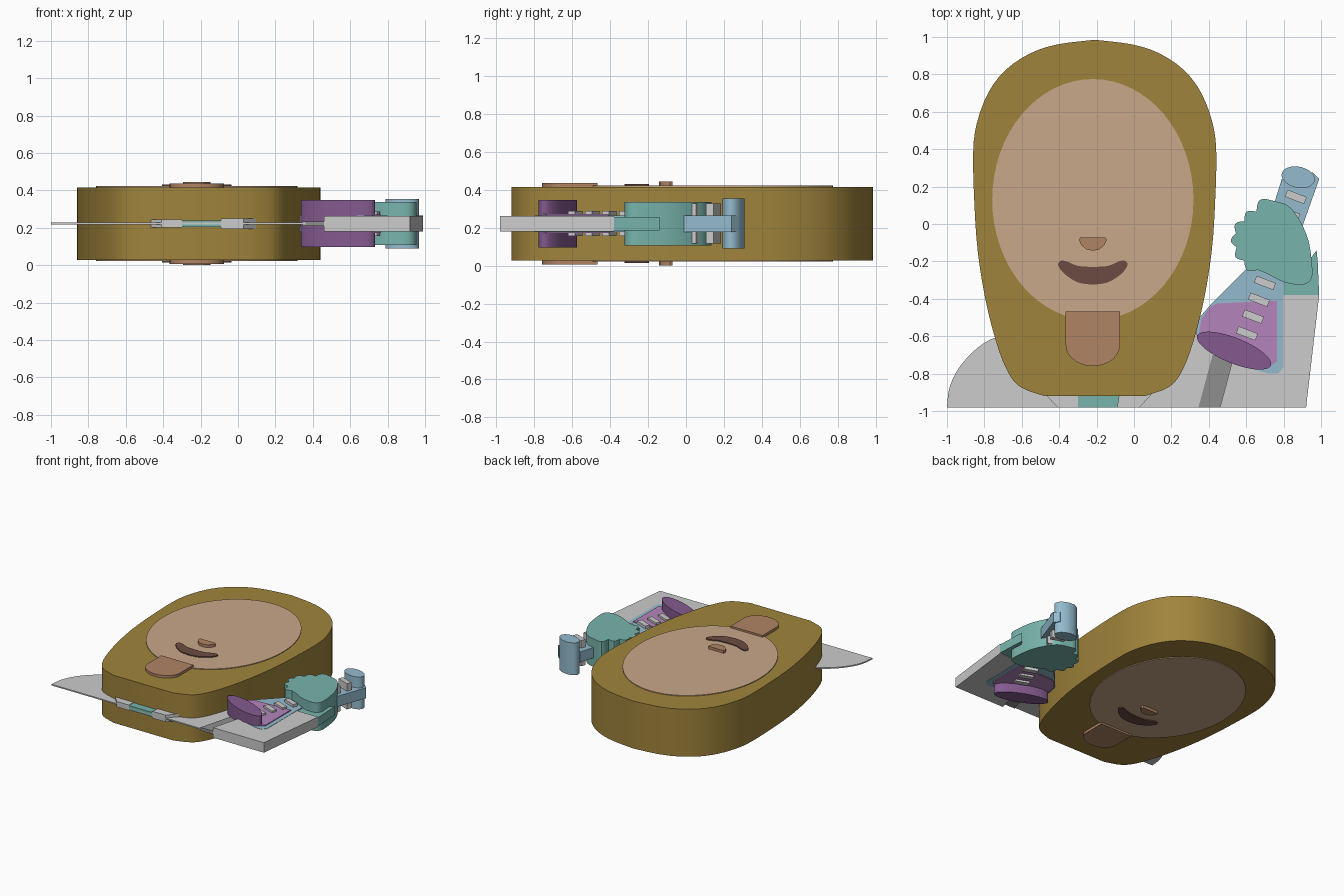
import bpy, bmesh, math
from mathutils import Vector

MID = 0.222   # everything is symmetric about this height
FACE_X = -0.22

if "Cube" in bpy.data.objects:
    bpy.data.objects.remove(bpy.data.objects["Cube"], do_unlink=True)


def material(name, rgb):
    lin = [((c / 255 + 0.055) / 1.055) ** 2.4 for c in rgb] + [1]
    m = bpy.data.materials.new(name)
    m.use_nodes = True
    m.diffuse_color = lin
    m.node_tree.nodes["Principled BSDF"].inputs["Base Color"].default_value = lin
    return m


FUR = material("golden brown", (160, 132, 60))
SKIN = material("tan", (201, 168, 136))
TONGUE = material("copper", (176, 131, 100))
MOUTH = material("dark brown", (108, 75, 67))
GREY = material("light grey", (204, 204, 204))
DARK = material("dark grey", (142, 142, 142))
TEAL = material("teal", (120, 180, 172))
BLUE = material("pale blue", (148, 187, 207))
LILAC = material("lilac", (180, 132, 188))
PURPLE = material("purple", (132, 90, 143))
parts = []


def slab(name, outline, half, mat):
    """Extrude a flat outline evenly above and below the middle height."""
    bm = bmesh.new()
    face = bm.faces.new([bm.verts.new((x, y, MID - half)) for x, y in outline])
    up = bmesh.ops.extrude_face_region(bm, geom=[face])
    verts = [g for g in up["geom"] if isinstance(g, bmesh.types.BMVert)]
    bmesh.ops.translate(bm, verts=verts, vec=(0, 0, 2 * half))
    bmesh.ops.recalc_face_normals(bm, faces=bm.faces)
    mesh = bpy.data.meshes.new(name)
    bm.to_mesh(mesh)
    bm.free()
    mesh.materials.append(mat)
    ob = bpy.data.objects.new(name, mesh)
    bpy.context.collection.objects.link(ob)
    parts.append(ob)
    return ob


def smooth(points, steps=4):
    """Open curve passing through the points."""
    pts = [Vector(p) for p in points]
    pts = [2 * pts[0] - pts[1]] + pts + [2 * pts[-1] - pts[-2]]
    out = []
    for a, b, c, d in zip(pts, pts[1:], pts[2:], pts[3:]):
        for i in range(steps):
            t = i / steps
            out.append(0.5 * (2 * b + (c - a) * t + (2 * a - 5 * b + 4 * c - d) * t * t
                              + (3 * b - a - 3 * c + d) * t ** 3))
    return [tuple(p) for p in out] + [tuple(points[-1])]


def mirrored(half, cx):
    """Close a half outline, given as offsets from cx, that starts and ends on it."""
    right = [(cx + x, y) for x, y in half]
    left = [(cx - x, y) for x, y in reversed(half) if x > 0.001]
    return right + left


def ellipse(cx, cy, rx, ry, turn=0, n=48, start=0, end=360):
    out = []
    full = end - start == 360
    for i in range(n if full else n + 1):
        a = math.radians(start + (end - start) * i / n)
        p = Vector((rx * math.cos(a), ry * math.sin(a)))
        c, s = math.cos(math.radians(turn)), math.sin(math.radians(turn))
        out.append((cx + p.x * c - p.y * s, cy + p.x * s + p.y * c))
    return out


def bar(cx, cy, length, width, turn):
    c, s = math.cos(math.radians(turn)), math.sin(math.radians(turn))
    return [(cx + (i * length * c - j * width * s) / 2, cy + (i * length * s + j * width * c) / 2)
            for i, j in ((-1, -1), (1, -1), (1, 1), (-1, 1))]


# Head, drawn as a half outline from crown to chin
side = smooth([(0, 0.985), (0.2, 0.96), (0.35, 0.91), (0.48, 0.82), (0.57, 0.7), (0.63, 0.54),
               (0.65, 0.38), (0.643, 0.1), (0.625, -0.15), (0.585, -0.4), (0.53, -0.62),
               (0.47, -0.78), (0.4, -0.87), (0.27, -0.92)], 3)
slab("head", mirrored(side + [(0, -0.92)], -0.21), 0.194, FUR)

# Face features on both sides
slab("face", ellipse(FACE_X, 0.13, 0.538, 0.645, n=64), 0.2, SKIN)
slab("nose", mirrored([(0, -0.072), (0.068, -0.072), (0.074, -0.085), (0.062, -0.112),
                       (0.035, -0.136), (0, -0.143)], FACE_X), 0.222, TONGUE)
lips = smooth([(0, -0.23), (0.08, -0.224), (0.14, -0.2), (0.172, -0.197), (0.185, -0.222),
               (0.15, -0.268), (0.08, -0.312), (0, -0.325)])
slab("mouth", mirrored(lips, FACE_X), 0.208, MOUTH)
tip = ellipse(FACE_X, -0.645, 0.145, 0.115, n=24, start=180, end=360)
slab("tongue", [(FACE_X + 0.145, -0.468), (FACE_X - 0.145, -0.468)] + tip, 0.215, TONGUE)

# Thin shoulder sheet behind the head
shoulder = smooth([(-1, -0.98), (-0.99, -0.89), (-0.96, -0.81), (-0.91, -0.735),
                   (-0.84, -0.665), (-0.75, -0.61), (-0.6, -0.57)])
slab("shoulders", shoulder + [(0.4, -0.57), (0.44, -0.65), (0.36, -0.98)], 0.005, GREY)

# Collar and shirt front
slab("right_collar", [(-0.41, -0.98), (-0.3, -0.98), (-0.3, -0.85), (-0.53, -0.85)], 0.022, GREY)
slab("left_collar", [(-0.09, -0.98), (0.03, -0.98), (0.15, -0.85), (-0.07, -0.85)], 0.028, GREY)
slab("shirt", [(-0.3, -0.98), (-0.09, -0.98), (-0.07, -0.85), (-0.3, -0.85)], 0.018, TEAL)

# Raised arm
slab("sleeve_fold", [(0.345, -0.98), (0.46, -0.98), (0.54, -0.7), (0.42, -0.7)], 0.012, DARK)
slab("sleeve", [(0.46, -0.98), (0.92, -0.98), (0.99, -0.38), (0.7, -0.38), (0.54, -0.68)],
     0.041, GREY)
slab("cuff", [(0.78, -0.38), (0.99, -0.38), (0.982, -0.2), (0.976, -0.14), (0.955, -0.17),
              (0.9, -0.25), (0.78, -0.3)], 0.036, TEAL)

# Hand with scalloped fingers
palm = smooth([(0.66, -0.245), (0.72, -0.27), (0.8, -0.31), (0.9, -0.325), (0.95, -0.29),
               (0.95, -0.2), (0.93, -0.08), (0.88, 0.03), (0.82, 0.1), (0.74, 0.125)])
fingers = []
knuckles = [(0.74, 0.125), (0.655, 0.065), (0.59, 0.015), (0.545, -0.05),
            (0.55, -0.125), (0.59, -0.195), (0.66, -0.245)]
for a, b in zip(knuckles, knuckles[1:]):
    a, b = Vector(a), Vector(b)
    out = Vector((b.y - a.y, a.x - b.x)) * -0.4
    if out.x > 0:
        out = -out
    for i in range(1, 7):
        t = i / 6
        fingers.append(tuple(a.lerp(b, t) + out * math.sin(math.pi * t)))
slab("hand", palm + fingers[:-1], 0.115, TEAL)

# Horn body, bell and mouthpiece
slab("horn_bell", [(0.62, -0.22), (0.42, -0.42), (0.35, -0.5), (0.33, -0.56), (0.34, -0.62),
                   (0.55, -0.75), (0.72, -0.8), (0.77, -0.8), (0.8, -0.765), (0.8, -0.22)],
     0.043, BLUE)
slab("horn_pipe", [(0.62, -0.25), (0.8, -0.3), (0.905, 0.0), (0.99, 0.24), (0.955, 0.275),
                   (0.79, 0.24), (0.74, 0.08)], 0.043, BLUE)
slab("horn_lining", [(0.36, -0.51), (0.4, -0.45), (0.44, -0.425), (0.765, -0.41), (0.765, -0.735),
                     (0.72, -0.765), (0.53, -0.7), (0.345, -0.6)], 0.05, LILAC)
slab("bell_opening", ellipse(0.535, -0.677, 0.212, 0.068, -22), 0.125, PURPLE)
slab("mouthpiece", ellipse(0.878, 0.25, 0.09, 0.056, -12), 0.132, BLUE)

# Horn keys
for i in range(4):
    slab(f"lower_key_{i + 1}", bar(0.7 - 0.032 * i, -0.315 - 0.09 * i, 0.11, 0.04, -21),
         0.066, GREY)
for i in range(2):
    slab(f"upper_key_{i + 1}", bar(0.865 - 0.035 * i, 0.145 - 0.09 * i, 0.11, 0.04, -21),
         0.105, GREY)

# Smooth curved walls, keep crisp rims
bpy.ops.object.select_all(action="DESELECT")
for ob in parts:
    ob.select_set(True)
bpy.context.view_layer.objects.active = parts[0]
bpy.ops.object.shade_smooth_by_angle(angle=math.radians(30))
